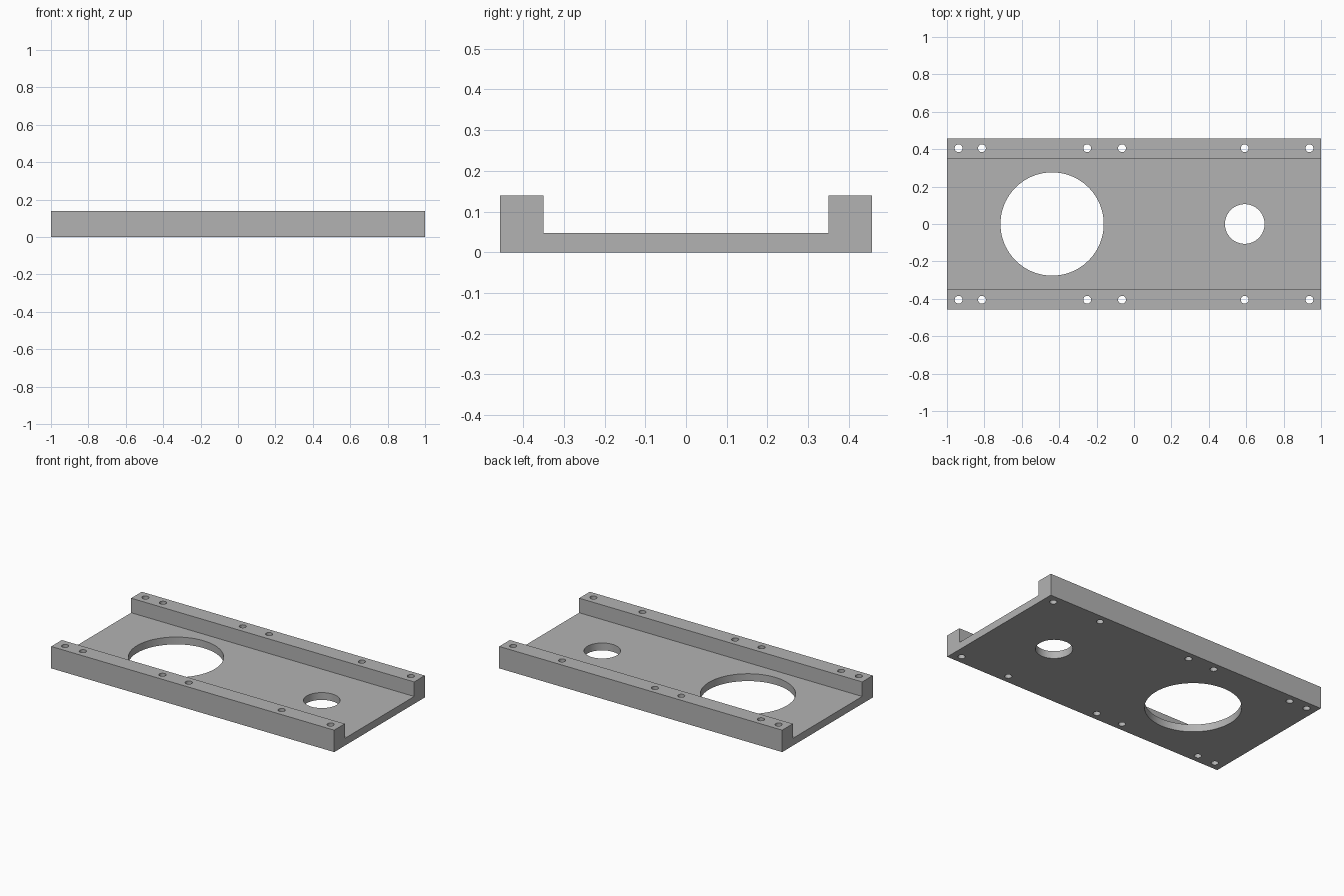
import bpy, bmesh, math
from mathutils import Matrix

cube = bpy.data.objects.get("Cube")
if cube:
    bpy.data.objects.remove(cube, do_unlink=True)

HALF_X, HALF_Y, RAIL_Y = 1.0, 0.457, 0.35
RAIL_Z, FLOOR_Z = 0.14, 0.047

# Grey metal
grey = bpy.data.materials.new("grey_metal")
grey.use_nodes = True
colour = (0.45, 0.45, 0.45, 1)
grey.diffuse_color = colour
grey.node_tree.nodes["Principled BSDF"].inputs["Base Color"].default_value = colour


def make_object(name, bm):
    bmesh.ops.recalc_face_normals(bm, faces=bm.faces)
    mesh = bpy.data.meshes.new(name)
    bm.to_mesh(mesh)
    bm.free()
    mesh.materials.append(grey)
    obj = bpy.data.objects.new(name, mesh)
    bpy.context.collection.objects.link(obj)
    return obj


# Channel-shaped plate: half profile mirrored, then extruded along x
half = [(HALF_Y, 0), (HALF_Y, RAIL_Z), (RAIL_Y, RAIL_Z), (RAIL_Y, FLOOR_Z)]
profile = half + [(-y, z) for y, z in reversed(half)]
bm = bmesh.new()
end = bm.faces.new([bm.verts.new((-HALF_X, y, z)) for y, z in profile])
swept = bmesh.ops.extrude_face_region(bm, geom=[end])["geom"]
bmesh.ops.translate(bm, vec=(2 * HALF_X, 0, 0),
                    verts=[v for v in swept if isinstance(v, bmesh.types.BMVert)])
plate = make_object("channel_plate", bm)

# Hole cutters: large bore, small bore and mirrored rows of screw holes
holes = [(-0.438, 0, 0.276, 96), (0.592, 0, 0.106, 64)]
for x in (-0.938, -0.813, -0.25, -0.064, 0.592, 0.938):
    holes += [(x, side * 0.405, 0.021, 32) for side in (-1, 1)]
bm = bmesh.new()
for x, y, radius, sides in holes:
    bmesh.ops.create_cone(bm, cap_ends=True, segments=sides, radius1=radius,
                          radius2=radius, depth=1,
                          matrix=Matrix.Translation((x, y, 0)))
cutter = make_object("hole_cutter", bm)
cutter.hide_render = True

# Cut the holes and drop the helper
cut = plate.modifiers.new("holes", 'BOOLEAN')
cut.operation = 'DIFFERENCE'
cut.solver = 'EXACT'
cut.object = cutter
bpy.ops.object.select_all(action='DESELECT')
plate.select_set(True)
bpy.context.view_layer.objects.active = plate
bpy.ops.object.modifier_apply(modifier=cut.name)
bpy.data.objects.remove(cutter, do_unlink=True)

# Smooth hole walls with sharp rims
bpy.ops.object.shade_smooth_by_angle(angle=math.radians(30))
